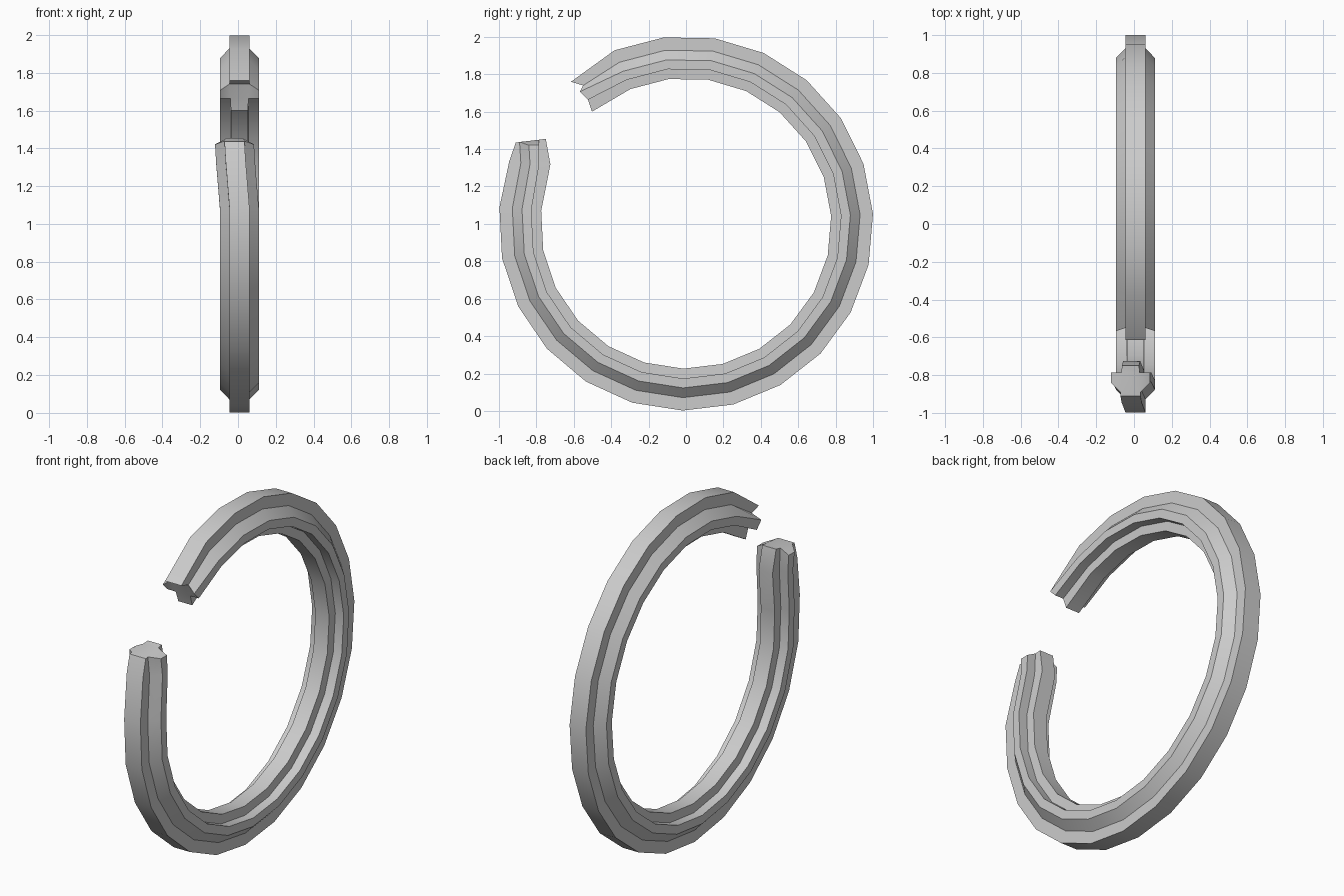
import bpy, bmesh, math

if "Cube" in bpy.data.objects:
    bpy.data.objects.remove(bpy.data.objects["Cube"])

# Cross-section of one half: (radius, half width), outer edge to inner edge
HALF = [(1.001, .053), (.932, .053), (.88, .103), (.83, .103), (.83, .048), (.777, .045)]
STEP = 2 * math.pi / 23
BASE = math.radians(2.9)
CX, CZ = .0075, 1.003

# Both tips are cut unevenly, given as (y, z) for each profile point
UPPER_TIP = [(-.615, 1.76), (-.55, 1.74), (-.567, 1.707), (-.524, 1.664), (-.524, 1.664), (-.503, 1.60)]
LOWER_BEND = [(-.945, 1.335), (-.883, 1.325), (-.834, 1.32), (-.785, 1.318), (-.785, 1.318), (-.725, 1.318)]
LOWER_TIP = [(-.91, 1.435), (-.89, 1.438), (-.84, 1.421), (-.785, 1.421), (-.785, 1.45), (-.75, 1.455)]


def arc_points(k):
    a = BASE + k * STEP
    return [(r * math.cos(a), CZ + r * math.sin(a)) for r, _ in HALF]


# Stations along the open ring: (points, sideways shift)
stations = [(UPPER_TIP, 0)]
stations += [(arc_points(k), 0) for k in range(7, -13, -1)]
stations += [(LOWER_BEND, -.02), (LOWER_TIP, -.026)]

bm = bmesh.new()
rings = []
for pts, shift in stations:
    right = [bm.verts.new((CX + shift + w, y, z)) for (y, z), (_, w) in zip(pts, HALF)]
    left = [bm.verts.new((CX + shift - w, y, z)) for (y, z), (_, w) in zip(pts, HALF)]
    rings.append(right + left[::-1])

# Skin between stations
n = len(rings[0])
for a, b in zip(rings, rings[1:]):
    for i in range(n):
        j = (i + 1) % n
        bm.faces.new((a[i], a[j], b[j], b[i]))

# End caps: core in two pieces plus a flange on each side
for ring in (rings[0], rings[-1]):
    for idx in ((0, 1, 10, 11), (1, 4, 7, 10), (4, 5, 6, 7), (1, 2, 3, 4), (7, 8, 9, 10)):
        bm.faces.new([ring[i] for i in idx])

bmesh.ops.recalc_face_normals(bm, faces=bm.faces)
mesh = bpy.data.meshes.new("open_ring")
bm.to_mesh(mesh)
bm.free()
ring_obj = bpy.data.objects.new("open_ring", mesh)
bpy.context.collection.objects.link(ring_obj)
bpy.context.view_layer.objects.active = ring_obj
ring_obj.select_set(True)
bpy.ops.object.shade_smooth_by_angle(angle=math.radians(30))
